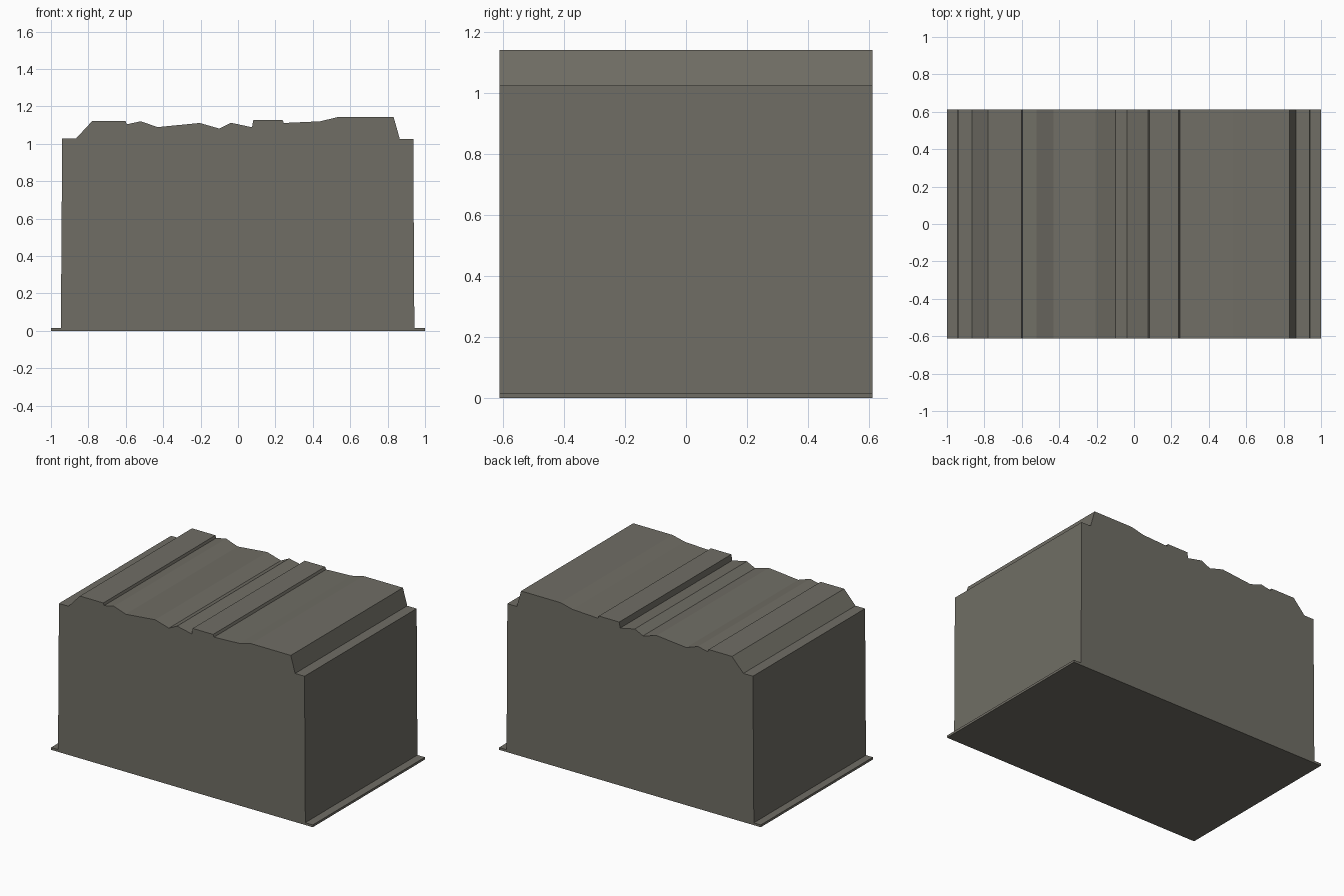
import bpy, bmesh

if "Cube" in bpy.data.objects:
    bpy.data.objects.remove(bpy.data.objects["Cube"])

# Single flat colour
stone = bpy.data.materials.new("warm_grey_stone")
stone.diffuse_color = (0.162, 0.155, 0.130, 1)
stone.use_nodes = True
stone.node_tree.nodes["Principled BSDF"].inputs["Base Color"].default_value = stone.diffuse_color

HALF_DEPTH = 0.612

# Front outline: thin base flange, near-vertical walls, shoulders, uneven top
profile = [
    (1, 0), (1, 0.016), (0.943, 0.016), (0.937, 1.026), (0.865, 1.026),
    (0.832, 1.142), (0.53, 1.142), (0.44, 1.12), (0.245, 1.111),
    (0.238, 1.128), (0.082, 1.128), (0.075, 1.088), (-0.037, 1.112),
    (-0.10, 1.081), (-0.205, 1.111), (-0.43, 1.089), (-0.52, 1.12),
    (-0.595, 1.104), (-0.601, 1.121), (-0.78, 1.121), (-0.867, 1.027),
    (-0.94, 1.027), (-0.947, 0.016), (-1, 0.016), (-1, 0),
]

# Extrude the outline along y
bm = bmesh.new()
front = bm.faces.new([bm.verts.new((x, -HALF_DEPTH, z)) for x, z in profile])
ext = bmesh.ops.extrude_face_region(bm, geom=[front], use_keep_orig=True)
moved = [g for g in ext["geom"] if isinstance(g, bmesh.types.BMVert)]
bmesh.ops.translate(bm, verts=moved, vec=(0, 2 * HALF_DEPTH, 0))
bmesh.ops.recalc_face_normals(bm, faces=bm.faces[:])

mesh = bpy.data.meshes.new("ridged_block")
bm.to_mesh(mesh)
bm.free()
mesh.materials.append(stone)
block = bpy.data.objects.new("ridged_block", mesh)
bpy.context.collection.objects.link(block)
